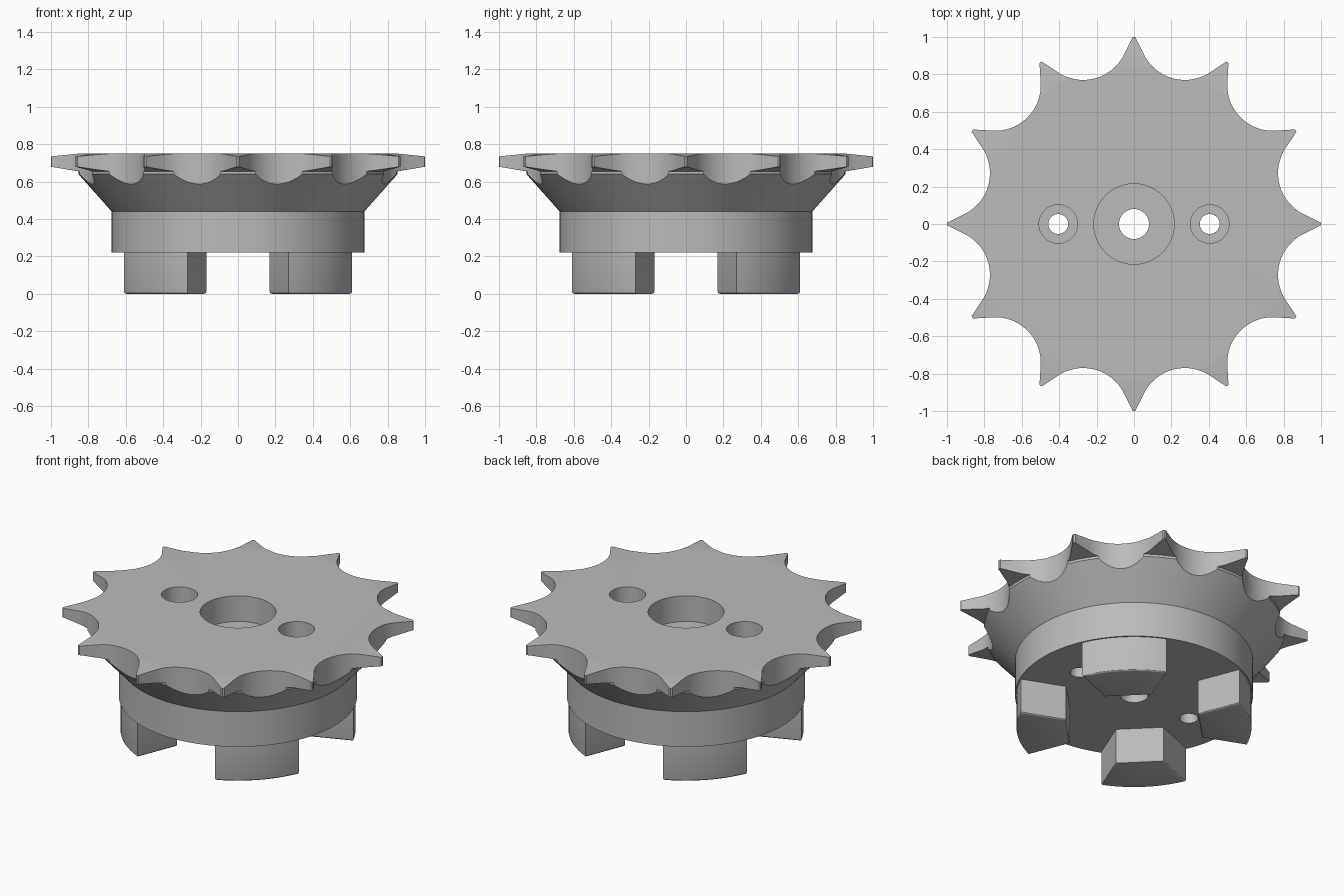
import bpy, bmesh
from math import sin, cos, pi, radians, atan2, hypot

cube = bpy.data.objects.get("Cube")
if cube:
    bpy.data.objects.remove(cube, do_unlink=True)

steel = bpy.data.materials.new("grey steel")
steel.use_nodes = True
GREY = (0.5, 0.5, 0.5, 1)
steel.diffuse_color = GREY
steel.node_tree.nodes["Principled BSDF"].inputs["Base Color"].default_value = GREY


def finish(name, bm):
    bmesh.ops.recalc_face_normals(bm, faces=bm.faces)
    mesh = bpy.data.meshes.new(name)
    bm.to_mesh(mesh)
    bm.free()
    mesh.materials.append(steel)
    obj = bpy.data.objects.new(name, mesh)
    bpy.context.collection.objects.link(obj)
    return obj


def loft(bm, rings):
    """Skin a stack of equal rings and cap both ends."""
    rows = [[bm.verts.new(p) for p in ring] for ring in rings]
    n = len(rows[0])
    for a, b in zip(rows, rows[1:]):
        for i in range(n):
            j = (i + 1) % n
            bm.faces.new((a[i], a[j], b[j], b[i]))
    bm.faces.new(rows[0])
    bm.faces.new(rows[-1])


def lathe(name, profile, segments, cx=0):
    bm = bmesh.new()
    turns = [2 * pi * i / segments for i in range(segments)]
    loft(bm, [[(cx + r * cos(t), r * sin(t), z) for t in turns] for r, z in profile])
    return finish(name, bm)


def prism(name, outline, z0, z1):
    bm = bmesh.new()
    loft(bm, [[(x, y, z) for x, y in outline] for z in (z0, z1)])
    return finish(name, bm)


def smooth(obj):
    bpy.ops.object.select_all(action='DESELECT')
    obj.select_set(True)
    bpy.context.view_layer.objects.active = obj
    bpy.ops.object.shade_smooth_by_angle(angle=radians(30))


def carve(obj, cutter, operation):
    mod = obj.modifiers.new("carve", 'BOOLEAN')
    mod.operation, mod.object, mod.solver = operation, cutter, 'EXACT'
    bpy.ops.object.select_all(action='DESELECT')
    bpy.context.view_layer.objects.active = obj
    obj.select_set(True)
    bpy.ops.object.modifier_apply(modifier=mod.name)
    bpy.data.objects.remove(cutter, do_unlink=True)


# Sprocket body: hub, flared cone and thinned tooth rim
body = lathe("sprocket_body", [
    (0.675, 0.22), (0.675, 0.44), (0.853, 0.64), (0.853, 0.655),
    (1.02, 0.683), (1.02, 0.733), (0.85, 0.75)], 128)

# Toothed outline: twelve round scallops with narrow rounded tips
TEETH = 12
STEP = 2 * pi / TEETH
CENTRE, SCALLOP, SWEEP = 1.05, 0.244, radians(45)
outline = []
for k in range(TEETH):
    mid = (k + 0.5) * STEP
    polar = []
    for i in range(25):
        a = SWEEP * (1 - i / 12)
        x, y = CENTRE - SCALLOP * cos(a), -SCALLOP * sin(a)
        polar.append((hypot(x, y), atan2(y, x)))
    tip = STEP / 2
    polar += [(0.985, tip - 0.014), (0.997, tip - 0.009), (1.0, tip),
              (0.997, tip + 0.009), (0.985, tip + 0.014)]
    outline += [(r * cos(mid + a), r * sin(mid + a)) for r, a in polar]
carve(body, prism("tooth_cutter", outline, 0.1, 0.9), 'INTERSECT')

# Stepped bore and two stepped bolt holes
for cx, small, large in ((0, 0.08, 0.215), (-0.405, 0.053, 0.103), (0.405, 0.053, 0.103)):
    profile = [(small, 0.1), (small, 0.59), (large, 0.59), (large, 0.9)]
    carve(body, lathe("hole_cutter", profile, 48, cx), 'DIFFERENCE')
smooth(body)

# Four drive dogs under the hub, with softened lower edges
OUTER = 0.667
spread = atan2(0.24, 0.62)
for k, name in enumerate(("back_left", "back_right", "front_right", "front_left")):
    turn = pi / 4 + k * pi / 2
    polar = [(OUTER, spread * (i / 6 - 1)) for i in range(13)]
    inner = atan2(0.135, 0.375)
    polar += [(hypot(0.375, 0.135), inner), (hypot(0.375, 0.135), -inner)]
    dog = prism(name + "_drive_dog",
                [(r * cos(turn + a), r * sin(turn + a)) for r, a in polar], 0, 0.23)
    bm = bmesh.new()
    bm.from_mesh(dog.data)
    low = [e for e in bm.edges if all(v.co.z < 0.01 for v in e.verts)]
    bmesh.ops.bevel(bm, geom=low, offset=0.012, segments=3, profile=0.5, affect='EDGES')
    bm.to_mesh(dog.data)
    bm.free()
    smooth(dog)
